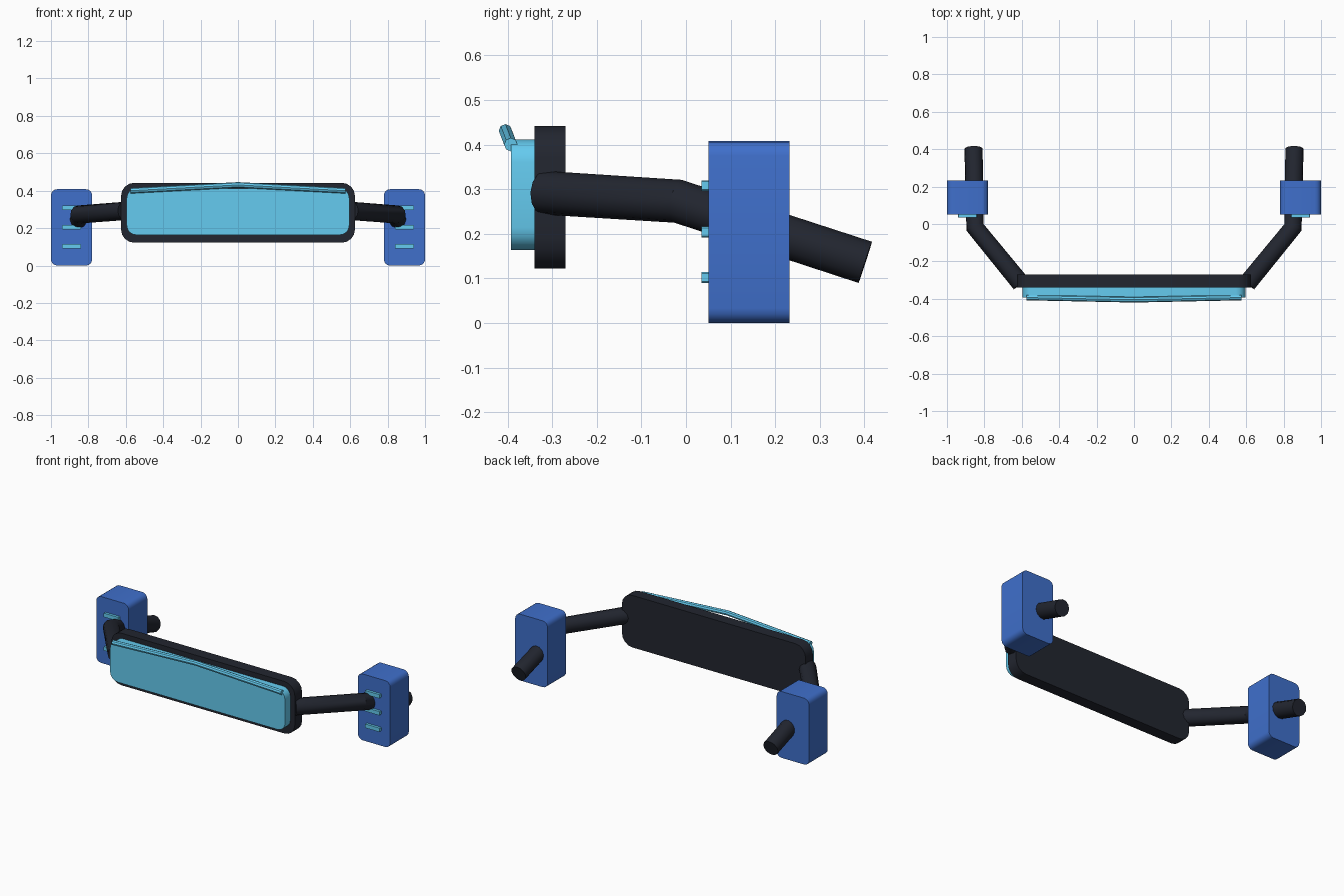
import bpy, bmesh
from math import sin, cos, pi, radians
from mathutils import Vector

if "Cube" in bpy.data.objects:
    bpy.data.objects.remove(bpy.data.objects["Cube"])


def material(name, rgb):
    m = bpy.data.materials.new(name)
    m.diffuse_color = (*rgb, 1)
    m.use_nodes = True
    m.node_tree.nodes["Principled BSDF"].inputs["Base Color"].default_value = m.diffuse_color
    return m


BLACK = material("dark_rubber", (0.016, 0.019, 0.029))
BLUE = material("blue_shell", (0.05, 0.16, 0.60))
CYAN = material("light_cyan", (0.13, 0.60, 0.87))


def finish(ob, mat):
    ob.data.materials.clear()
    ob.data.materials.append(mat)
    bpy.ops.object.select_all(action='DESELECT')
    ob.select_set(True)
    bpy.context.view_layer.objects.active = ob
    bpy.ops.object.shade_smooth_by_angle(angle=radians(35))
    return ob


def slab(name, x, y, z, radius, mat, seg=4):
    """Rounded rectangle in xz, extruded along y; x, y, z are (min, max)."""
    bm = bmesh.new()
    corners = [(x[1] - radius, z[1] - radius), (x[0] + radius, z[1] - radius),
               (x[0] + radius, z[0] + radius), (x[1] - radius, z[0] + radius)]
    ring = []
    for i, (cx, cz) in enumerate(corners):
        for k in range(seg + 1):
            a = (i + k / seg) * pi / 2
            ring.append(bm.verts.new((cx + radius * cos(a), y[0], cz + radius * sin(a))))
    face = bm.faces.new(ring)
    ext = bmesh.ops.extrude_face_region(bm, geom=[face])
    moved = [v for v in ext["geom"] if isinstance(v, bmesh.types.BMVert)]
    bmesh.ops.translate(bm, verts=moved, vec=Vector((0, y[1] - y[0], 0)))
    bmesh.ops.recalc_face_normals(bm, faces=bm.faces)
    me = bpy.data.meshes.new(name)
    bm.to_mesh(me)
    bm.free()
    ob = bpy.data.objects.new(name, me)
    bpy.context.collection.objects.link(ob)
    return finish(ob, mat)


def tube(name, points, radius, mat, resolution):
    """Capped round tube along straight segments."""
    cu = bpy.data.curves.new(name, 'CURVE')
    cu.dimensions = '3D'
    cu.bevel_depth = radius
    cu.bevel_resolution = resolution
    cu.use_fill_caps = True
    sp = cu.splines.new('POLY')
    sp.points.add(len(points) - 1)
    for p, co in zip(sp.points, points):
        p.co = (*co, 1)
    ob = bpy.data.objects.new(name, cu)
    bpy.context.collection.objects.link(ob)
    bpy.ops.object.select_all(action='DESELECT')
    ob.select_set(True)
    bpy.context.view_layer.objects.active = ob
    bpy.ops.object.convert(target='MESH')
    return finish(bpy.context.object, mat)


# Front lens, its dark frame and the bent brow strip
slab("lens_frame", (-0.625, 0.625), (-0.34, -0.27), (0.122, 0.442), 0.07, BLACK)
slab("lens", (-0.595, 0.595), (-0.393, -0.335), (0.164, 0.411), 0.05, CYAN)
tube("brow_strip", [(-0.575, -0.393, 0.40), (0, -0.405, 0.431), (0.575, -0.393, 0.40)],
     0.015, CYAN, 2)

# Mirrored sides: bent arm, ear block and its three vents
for s, side in ((-1, "left"), (1, "right")):
    tube("arm_" + side, [(s * 0.605, -0.318, 0.292), (s * 0.85, -0.018, 0.273),
                         (s * 0.858, 0.402, 0.136)], 0.049, BLACK, 4)
    slab("ear_block_" + side, (s * 0.89 - 0.11, s * 0.89 + 0.11), (0.051, 0.232),
         (0, 0.408), 0.033, BLUE)
    for i, z in enumerate((0.102, 0.204, 0.308)):
        slab(f"vent_{side}_{i + 1}", (s * 0.89 - 0.05, s * 0.89 + 0.05), (0.035, 0.06),
             (z - 0.012, z + 0.012), 0.003, CYAN, 1)
